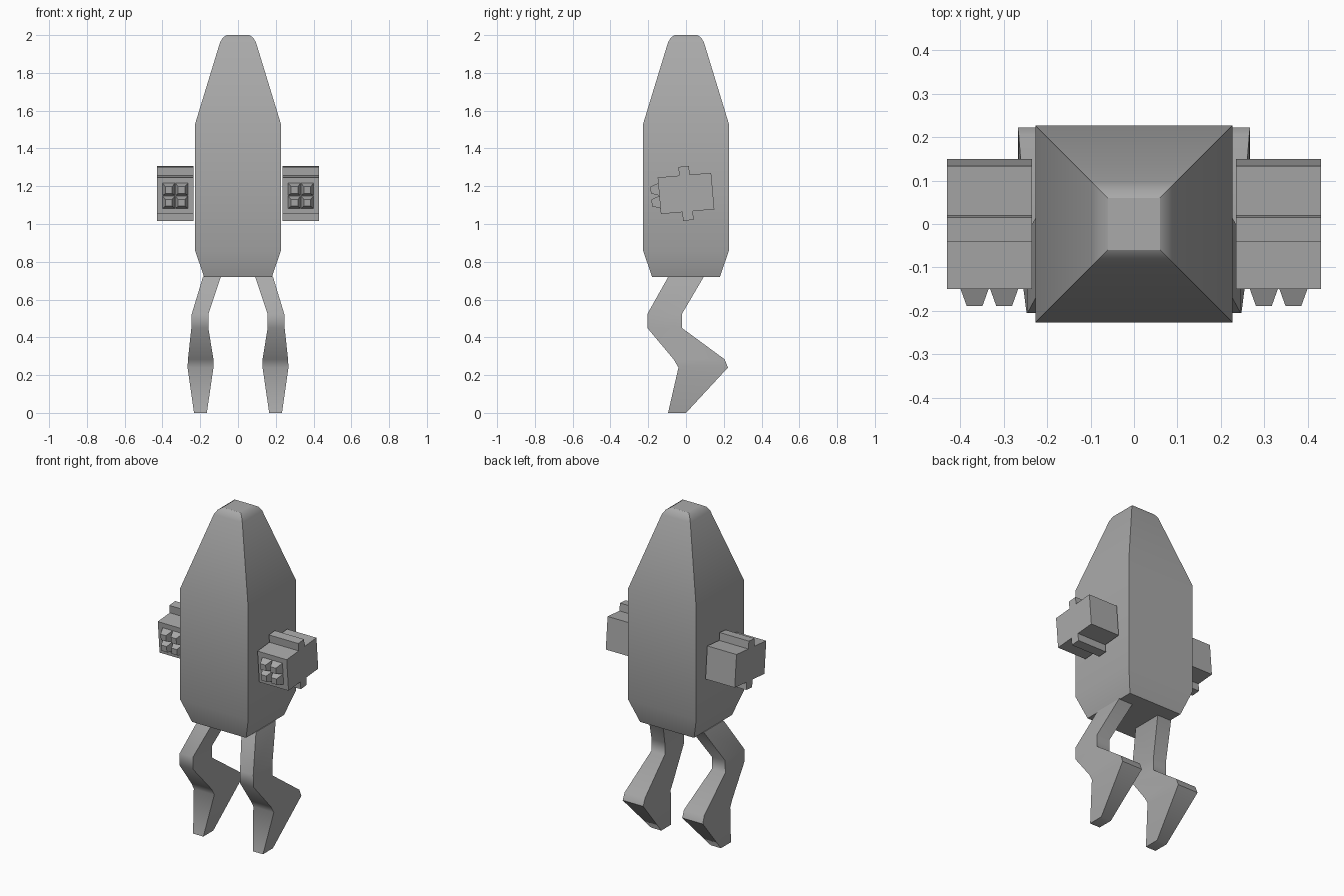
import bpy, math
from mathutils import Matrix, Vector

cube = bpy.data.objects.get("Cube")
if cube:
    bpy.data.objects.remove(cube, do_unlink=True)

grey = bpy.data.materials.new("Plain grey")
grey.use_nodes = True
GREY = (0.4, 0.4, 0.4, 1)
grey.diffuse_color = GREY
grey.node_tree.nodes["Principled BSDF"].inputs["Base Color"].default_value = GREY


def loft(name, rings, angle=30, matrix=None):
    """Skin a closed solid through rings with equal point counts, capped at both ends."""
    n = len(rings[0])
    verts = [Vector(p) for ring in rings for p in ring]
    if matrix:
        verts = [matrix @ v for v in verts]
    faces = [tuple(reversed(range(n))), tuple(range(len(verts) - n, len(verts)))]
    for r in range(len(rings) - 1):
        for i in range(n):
            a, b = r * n + i, r * n + (i + 1) % n
            faces.append((a, b, b + n, a + n))
    mesh = bpy.data.meshes.new(name)
    mesh.from_pydata(verts, [], faces)
    mesh.materials.append(grey)
    obj = bpy.data.objects.new(name, mesh)
    bpy.context.collection.objects.link(obj)
    # Consistent outward normals, then smooth shading with sharp corners
    bpy.ops.object.select_all(action='DESELECT')
    obj.select_set(True)
    bpy.context.view_layer.objects.active = obj
    bpy.ops.object.mode_set(mode='EDIT')
    bpy.ops.mesh.select_all(action='SELECT')
    bpy.ops.mesh.normals_make_consistent(inside=False)
    bpy.ops.object.mode_set(mode='OBJECT')
    bpy.ops.object.shade_smooth_by_angle(angle=math.radians(angle))
    return obj


def rect(x0, x1, y0, y1, z):
    return [(x0, y0, z), (x1, y0, z), (x1, y1, z), (x0, y1, z)]


# Tall square body tapering to a blunt, bevelled top
body_rings = [(0.18, 0.72), (0.227, 0.86), (0.227, 1.53),
              (0.095, 1.962), (0.08, 1.987), (0.06, 2.0)]
loft("body", [rect(-h, h, -h, h, z) for h, z in body_rings])

# Leg sections: inner x, outer x, front y, back y, height
leg_sections = [
    (0.165, 0.233, -0.095, 0.0, 0.0),
    (0.13, 0.267, -0.04, 0.222, 0.24),
    (0.13, 0.265, -0.065, 0.205, 0.283),
    (0.157, 0.247, -0.205, -0.022, 0.45),
    (0.157, 0.245, -0.205, -0.022, 0.523),
    (0.09, 0.185, -0.093, 0.095, 0.722),
]

# Pod outline (along, up): a box with a rail above and below
L, H, W, T = 0.142, 0.097, 0.028, 0.143
half = [(-L, -H), (-L, H), (-W, H), (-W, T), (W, T), (W, H)]
outline = half + [(-y, -z) for y, z in half]
outline = [outline[i] for i in (0, 1, 2, 3, 4, 5, 7, 6, 8, 9, 10, 11)]
outline[6:8] = [(L, H), (L, -H)]
pod_centre, pod_tilt = (0, 0, 1.162), math.radians(5)
pod_matrix = Matrix.Translation(pod_centre) @ Matrix.Rotation(pod_tilt, 4, 'X')

for side, s in (("left", 1), ("right", -1)):
    loft(side + "_leg", [rect(s * a, s * b, f, k, z) for a, b, f, k, z in leg_sections],
         angle=60)
    loft(side + "_launcher_pod",
         [[(s * x, y, z) for y, z in outline] for x in (0.235, 0.43)],
         matrix=pod_matrix)
    # Four blunt warheads on the front of the pod
    for col in (-1, 1):
        for row in (-1, 1):
            cx, cz = s * 0.3325 + col * 0.034, row * 0.034
            rings = [[(cx + i * h, y, cz + j * h)
                      for i, j in ((-1, -1), (1, -1), (1, 1), (-1, 1))]
                     for h, y in ((0.033, -L), (0.018, -L - 0.043))]
            place = ("lower", "upper")[row > 0] + ("_a", "_b")[col > 0]
            loft(f"{side}_warhead_{place}", rings, matrix=pod_matrix)
